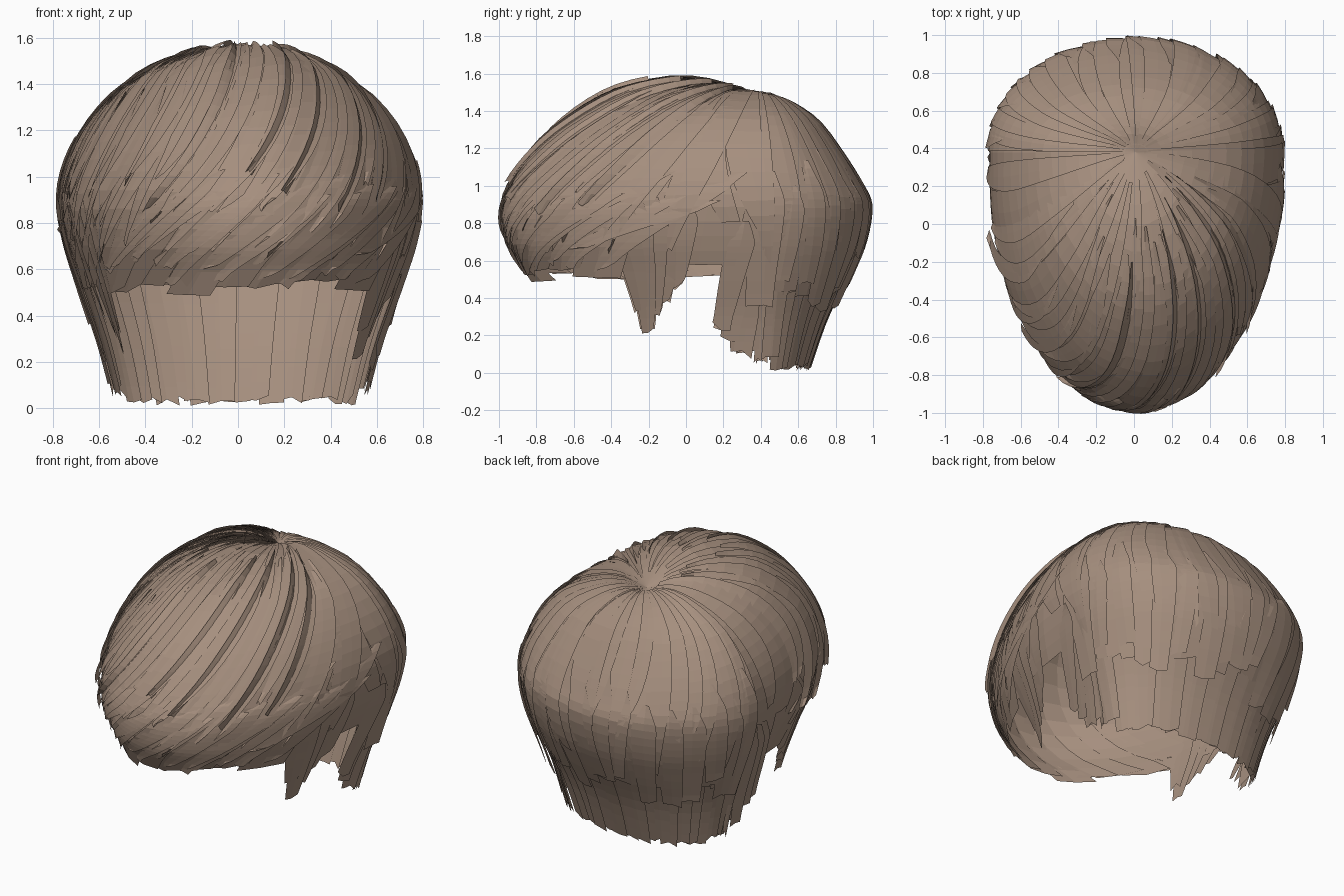
import bpy
import math
import random
from mathutils import Vector

random.seed(7)
cube = bpy.data.objects.get("Cube")
if cube:
    bpy.data.objects.remove(cube, do_unlink=True)

# One hair colour
hair = bpy.data.materials.new("warm_brown_hair")
hair.use_nodes = True
COLOUR = (0.38, 0.275, 0.21, 1)
hair.diffuse_color = COLOUR
shader = next(n for n in hair.node_tree.nodes if n.type == 'BSDF_PRINCIPLED')
shader.inputs["Base Color"].default_value = COLOUR
shader.inputs["Roughness"].default_value = 0.8

# Head profiles running down from the crown: (distance from crown, height)
CROWN_X, CROWN_Y = 0.01, 0.38
FRONT = [(0, 1.47), (.2, 1.54), (.45, 1.57), (.78, 1.5), (1.08, 1.31), (1.265, 1.1),
         (1.36, .9), (1.34, .71), (1.24, .53), (1.15, .28), (1.1, .01)]
SIDE = [(0, 1.47), (.15, 1.495), (.32, 1.465), (.52, 1.37), (.66, 1.23), (.745, 1.07),
        (.778, .9), (.75, .72), (.69, .53), (.605, .28), (.535, .01)]
BACK = [(0, 1.47), (.1, 1.465), (.2, 1.425), (.33, 1.33), (.46, 1.155), (.55, 1.01),
        (.6, .89), (.57, .7), (.495, .52), (.38, .28), (.285, .01)]


def sample(profile, s):
    """Smooth point on a profile at row s."""
    last = len(profile) - 1
    s = max(0, min(last - 0.001, s))
    i, f = int(s), s % 1
    a, b, c, d = (Vector(profile[max(0, min(last, i + k))]) for k in (-1, 0, 1, 2))
    return b + 0.5 * f * (c - a + f * (2 * a - 5 * b + 4 * c - d + f * (3 * (b - c) + d - a)))


def on_head(s, phi, lift):
    """Point on the head at row s, angle phi from the front towards +x."""
    ahead = math.cos(phi)
    reach, z_mid = sample(FRONT if ahead > 0 else BACK, s)
    width, z_side = sample(SIDE, s)
    z = z_side + (z_mid - z_side) * abs(ahead) ** 1.5
    p = Vector((CROWN_X + width * math.sin(phi), CROWN_Y - reach * ahead, z))
    out = (p - Vector((0, 0, min(0.8, z)))).normalized()
    return p + out * lift * min(1, s)


class Layer:
    """Collects hair cards into one object."""

    def __init__(self, name):
        self.name, self.verts, self.faces = name, [], []

    def card(self, start, end, half, lift, tilt=0.01, taper=0.3, flare=0, bend=1.4, steps=14):
        """Strip from (row, angle) to (row, angle), shingled by tilt."""
        base = len(self.verts)
        ragged = [random.uniform(-0.1, 0.1) for _ in range(3)]
        for i in range(steps + 1):
            t = i / steps
            s = start[0] + (end[0] - start[0]) * t
            phi = start[1] + (end[1] - start[1]) * t ** bend
            w = half * (1 - taper * t ** 3)
            if start[0] > 1:
                w *= min(1, 0.25 + 3 * t)
            for k in (-1, 0, 1):
                row = s + (ragged[k + 1] if i == steps else 0)
                rise = lift + tilt * k + flare * t ** 4
                self.verts.append(on_head(row, phi + k * w, rise))
        for i in range(steps):
            for k in range(2):
                a = base + 3 * i + k
                self.faces.append((a, a + 3, a + 4, a + 1))

    def swept_card(self, p, s0, s1, half, lift, **options):
        """Card following the swirl, which drifts to the model's right over the front."""
        def angle(s):
            return p - max(0, math.cos(p)) * ((s / 8) ** 2 - 0.35)
        self.card((s0, angle(s0)), (s1, angle(s1)), half, lift, bend=1.9, **options)

    def build(self):
        mesh = bpy.data.meshes.new(self.name)
        mesh.from_pydata(self.verts, [], self.faces)
        mesh.materials.append(hair)
        mesh.update()
        obj = bpy.data.objects.new(self.name, mesh)
        bpy.context.collection.objects.link(obj)


rand = random.uniform

# Closed cap of wide cards from the crown to the hairline
cap = Layer("cap_hair")
COUNT = 40
for i in range(COUNT):
    p = -math.pi + 2 * math.pi * i / COUNT
    end = 8.05 if abs(p) < 1.2 else 7.8 if abs(p) < 1.6 else 8.35
    cap.swept_card(p, 0, end + rand(-.1, .12), 0.15, rand(-.004, .004),
                   tilt=0.006, taper=0, steps=18)
cap.build()

# Long neck hair under the cap, cut shorter towards the ears
neck = Layer("neck_hair")
for i in range(25):
    p = 1.54 + (2 * math.pi - 3.08) * i / 24
    end = 9.6 - 0.35 * min(1, 2 * math.cos(p))
    end = min(end, 9.9)
    neck.card((6.2, p), (end + rand(-.1, .05), p + rand(-.05, .05)), 0.12,
              rand(-.018, -.006), tilt=0.007, taper=0.1)
neck.build()

# Blunt cards stepping over the neck hair
nape = Layer("nape_step_hair")
for i in range(16):
    p = 1.7 + (2 * math.pi - 3.4) * i / 15
    nape.card((rand(4, 5.5), p), (rand(8, 8.9), p + rand(-.1, .1)), rand(.09, .13),
              rand(.004, .012), taper=0.15, flare=rand(0, .025))
nape.build()

# Tufts in front of and behind each ear
for name, sign in (("left", 1), ("right", -1)):
    sideburn = Layer(name + "_sideburn")
    for p0, p1, end in ((1.27, 1.2, 8.3), (1.24, 1.13, 8.6), (1.15, 1.07, 8.95),
                        (1.08, 1.03, 9.2), (1.02, 1.01, 8.8)):
        sideburn.card((5.8, sign * p0), (end, sign * p1), 0.08, rand(-.01, .006), taper=0.55)
    sideburn.build()
    ear = Layer(name + "_ear_tuft")
    for p0, p1, end in ((1.52, 1.4, 9.1), (1.56, 1.44, 9.3), (1.6, 1.5, 9.6), (1.68, 1.6, 9.75)):
        ear.card((6.5, sign * p0), (end, sign * p1), 0.055, rand(-.008, .01), taper=0.3)
    ear.build()

# Curved pointed locks around the sides and back
locks = Layer("back_and_side_locks")
for i in range(22):
    p = 1.28 + (2 * math.pi - 2.56) * (i + rand(-.3, .3)) / 21
    drift = rand(.05, .22) * (1 if math.sin(p) > 0 else -1)
    locks.card((0.5, p), (rand(6, 7.8), p + drift), rand(.09, .13), rand(.006, .014),
               tilt=rand(.004, .008), taper=rand(.5, .9), bend=2.2, steps=16)
locks.build()

# Swept locks over the top and front
top = Layer("swept_top_locks")
for i in range(28):
    p = -1.25 + 2.6 * (i + rand(-.4, .4)) / 27
    top.swept_card(p, rand(.5, 2.4), rand(5.4, 7.5), rand(.05, .09), rand(.006, .018),
                   tilt=rand(.004, .009), taper=0.85, steps=16)
top.build()

# Narrow raised locks giving the swirl its depth
ridges = Layer("raised_front_locks")
for p, s0, s1 in ((.15, 2, 5.4), (.4, 1.5, 5.8), (.75, 1.2, 6.2), (.95, 1.5, 6), (-.3, 2.4, 6.2)):
    ridges.swept_card(p, s0, s1, 0.035, 0.02, tilt=-0.013, taper=0.5, steps=16)
ridges.build()

# Fringe cards sweeping almost sideways along the brow
fringe = Layer("brow_fringe")
for i in range(20):
    p = -0.7 + 1.9 * i / 19
    fringe.card((rand(5, 6), p + .3), (rand(7.3, 8.05), p - rand(.2, .4)), rand(.07, .11),
                rand(.004, .014), tilt=0.008, taper=0.55, bend=0.95)
fringe.build()

# Loose tips lifting off the right temple
tips = Layer("right_temple_tips")
for p, end, flare in ((-1.05, 7.1, .03), (-1.25, 6.8, .05), (-.85, 6.6, .03), (-.7, 7, .02)):
    tips.card((3.5, p + .3), (end, p), 0.05, 0.012, taper=0.7, flare=flare)
tips.build()
